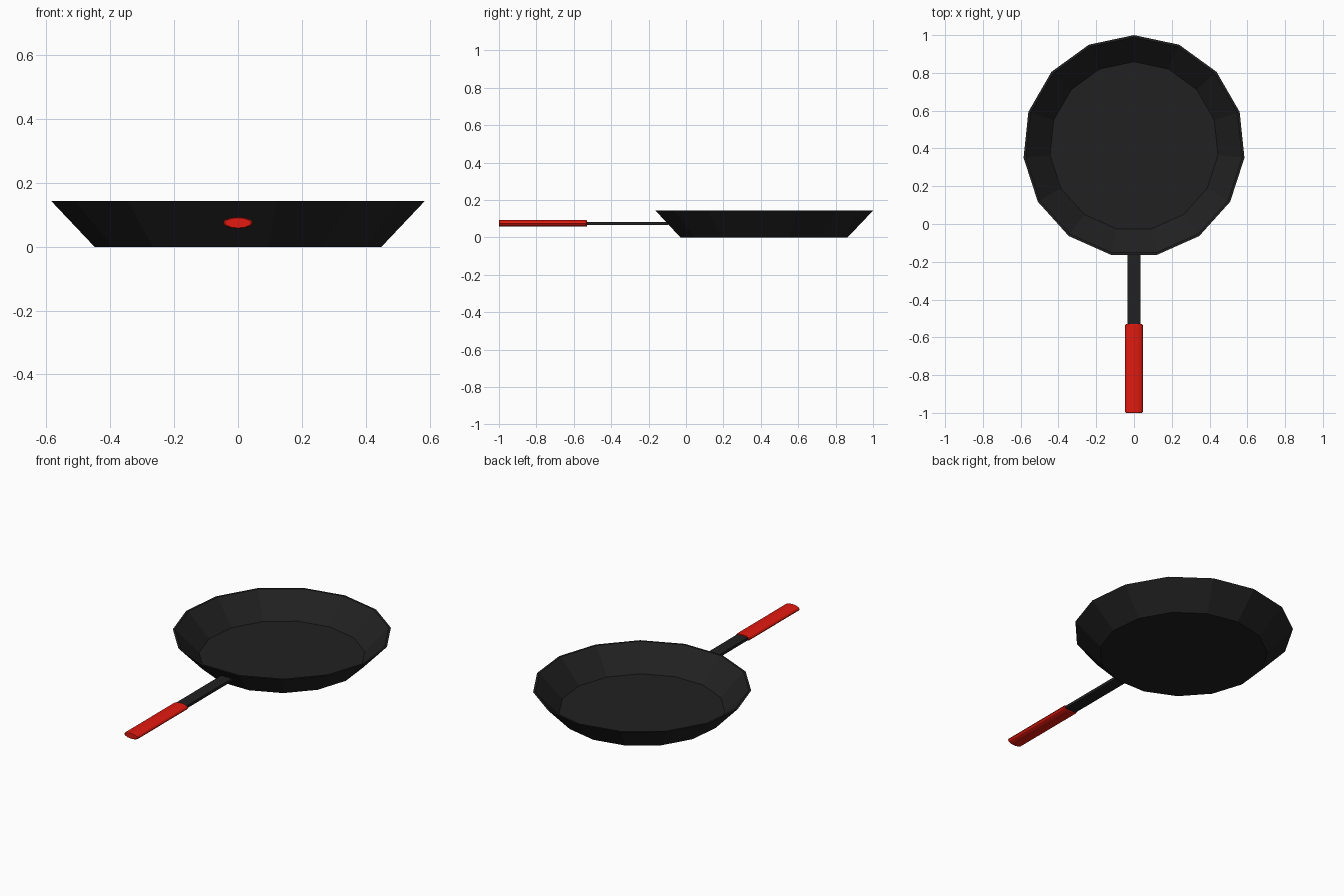
import bpy, bmesh
from math import sin, cos, pi

if "Cube" in bpy.data.objects:
    bpy.data.objects.remove(bpy.data.objects["Cube"])


def make_material(name, color):
    m = bpy.data.materials.new(name)
    m.diffuse_color = color
    m.use_nodes = True
    m.node_tree.nodes["Principled BSDF"].inputs["Base Color"].default_value = m.diffuse_color
    return m


def loft(name, rings, mat):
    """Skin a list of equal-sized point rings, closing both ends."""
    bm = bmesh.new()
    loops = [[bm.verts.new(p) for p in ring] for ring in rings]
    n = len(loops[0])
    for a, b in zip(loops, loops[1:]):
        for i in range(n):
            j = (i + 1) % n
            bm.faces.new((a[i], a[j], b[j], b[i]))
    bm.faces.new(loops[0])
    bm.faces.new(loops[-1])
    bmesh.ops.recalc_face_normals(bm, faces=bm.faces)
    me = bpy.data.meshes.new(name)
    bm.to_mesh(me)
    bm.free()
    ob = bpy.data.objects.new(name, me)
    me.materials.append(mat)
    bpy.context.collection.objects.link(ob)
    return ob


black = make_material("black_iron", (0.015, 0.015, 0.015, 1))
red = make_material("red_grip", (0.75, 0.01, 0.005, 1))

# Pan: 15-sided dish, outer wall up, thin rim, inner wall down to the floor
SIDES, CY = 15, 0.412


def pan_ring(r, z):
    return [(r * sin(2 * pi * i / SIDES), CY + r * cos(2 * pi * i / SIDES), z)
            for i in range(SIDES)]


loft("pan_dish", [pan_ring(r, z) for r, z in
                  ((0.452, 0), (0.588, 0.143), (0.576, 0.143), (0.447, 0.01))], black)

# Stem: flat bar from the wall to the grip
HZ = 0.075


def stem_ring(y):
    return [(sx * 0.035, y, HZ + sz * 0.008)
            for sx, sz in ((-1, -1), (1, -1), (1, 1), (-1, 1))]


loft("handle_stem", [stem_ring(-0.54), stem_ring(-0.097)], black)

# Grip: flattened cylinder with slightly softened ends


def grip_ring(y, s):
    return [(0.047 * s * cos(2 * pi * i / 12), y, HZ + 0.018 * s * sin(2 * pi * i / 12))
            for i in range(12)]


loft("handle_grip", [grip_ring(y, s) for y, s in
                     ((-1.0, 0.88), (-0.996, 1), (-0.534, 1), (-0.53, 0.88))], red)
